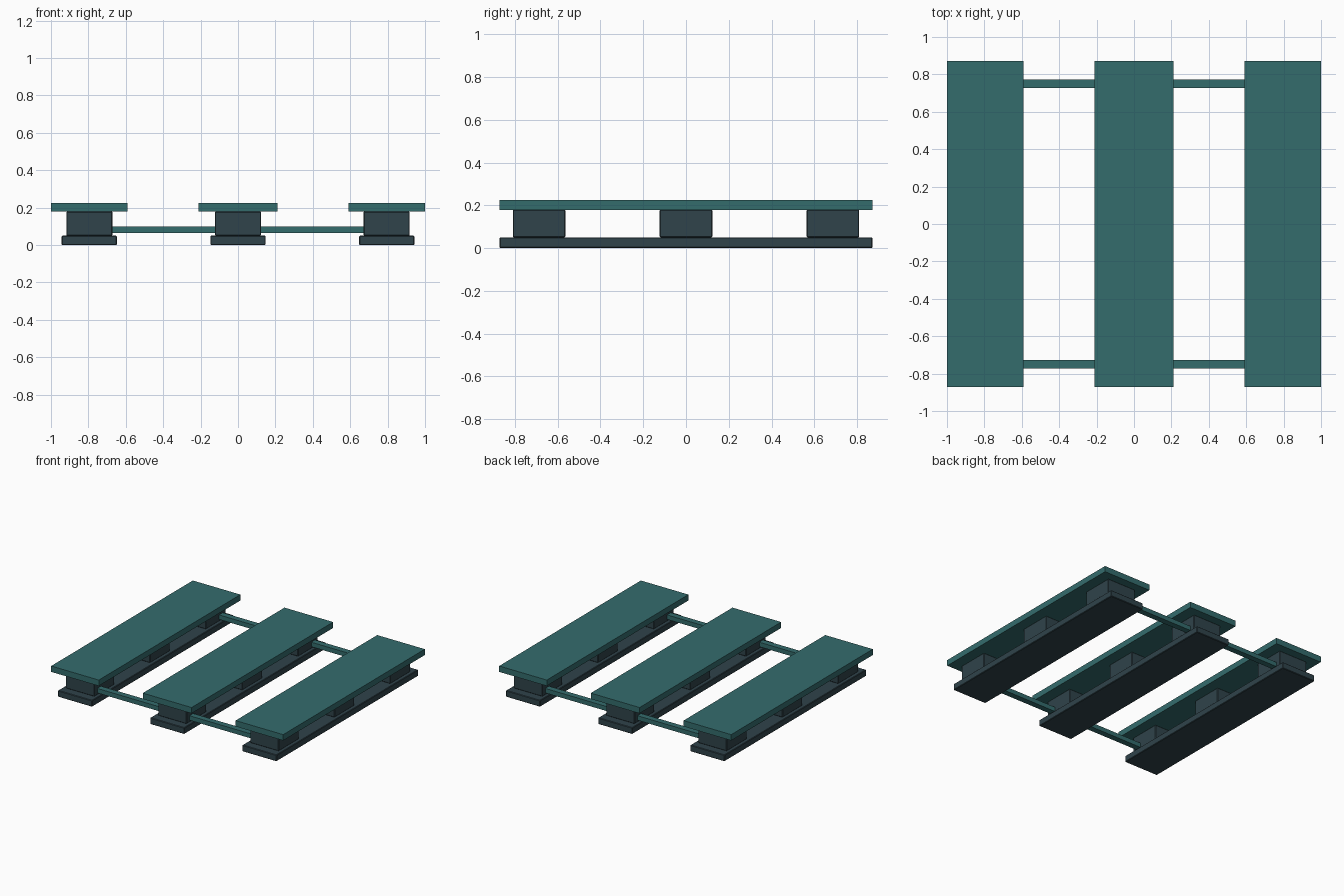
import bpy

if "Cube" in bpy.data.objects:
    bpy.data.objects.remove(bpy.data.objects["Cube"])


def material(name, rgb):
    m = bpy.data.materials.new(name)
    m.diffuse_color = (*rgb, 1.0)
    m.use_nodes = True
    m.node_tree.nodes["Principled BSDF"].inputs["Base Color"].default_value = m.diffuse_color
    return m


TEAL = material("teal plastic", (0.034, 0.15, 0.152))
DARK = material("dark slate plastic", (0.029, 0.056, 0.069))


def box(name, x, y, z, mat, bevel=0.0):
    """Box from (min, max) ranges on each axis."""
    bpy.ops.mesh.primitive_cube_add(
        size=1, location=[(a + b) / 2 for a, b in (x, y, z)])
    ob = bpy.context.object
    ob.name = name
    ob.scale = [b - a for a, b in (x, y, z)]
    bpy.ops.object.transform_apply(location=False, rotation=False, scale=True)
    ob.data.materials.append(mat)
    if bevel:
        mod = ob.modifiers.new("edge_chamfer", 'BEVEL')
        mod.width = bevel
        mod.segments = 1
    return ob


def around(c, size):
    return (c - size / 2, c + size / 2)


HALF_Y = 0.872
# column name, deck board range, block / runner centre
columns = [("left", (-1.0, -0.59), -0.795),
           ("middle", (-0.21, 0.21), 0.0),
           ("right", (0.59, 1.0), 0.795)]

for side, board_x, cx in columns:
    # Deck board, bottom runner and three spacer blocks
    box(f"{side}_deck_board", board_x, (-HALF_Y, HALF_Y), (0.179, 0.225), TEAL)
    box(f"{side}_runner", around(cx, 0.295), (-HALF_Y, HALF_Y),
        (0.0, 0.05), DARK, 0.004)
    for place, cy in (("front", -0.687), ("centre", 0.0), ("back", 0.687)):
        box(f"{side}_{place}_block", around(cx, 0.246), around(cy, 0.246),
            (0.05, 0.179), DARK, 0.004)

# Cross bars tying the columns together, front and back
for place, cy in (("front", -0.75), ("back", 0.75)):
    box(f"{place}_cross_bar", (-0.7, 0.7), around(cy, 0.046),
        (0.065, 0.1), TEAL)
